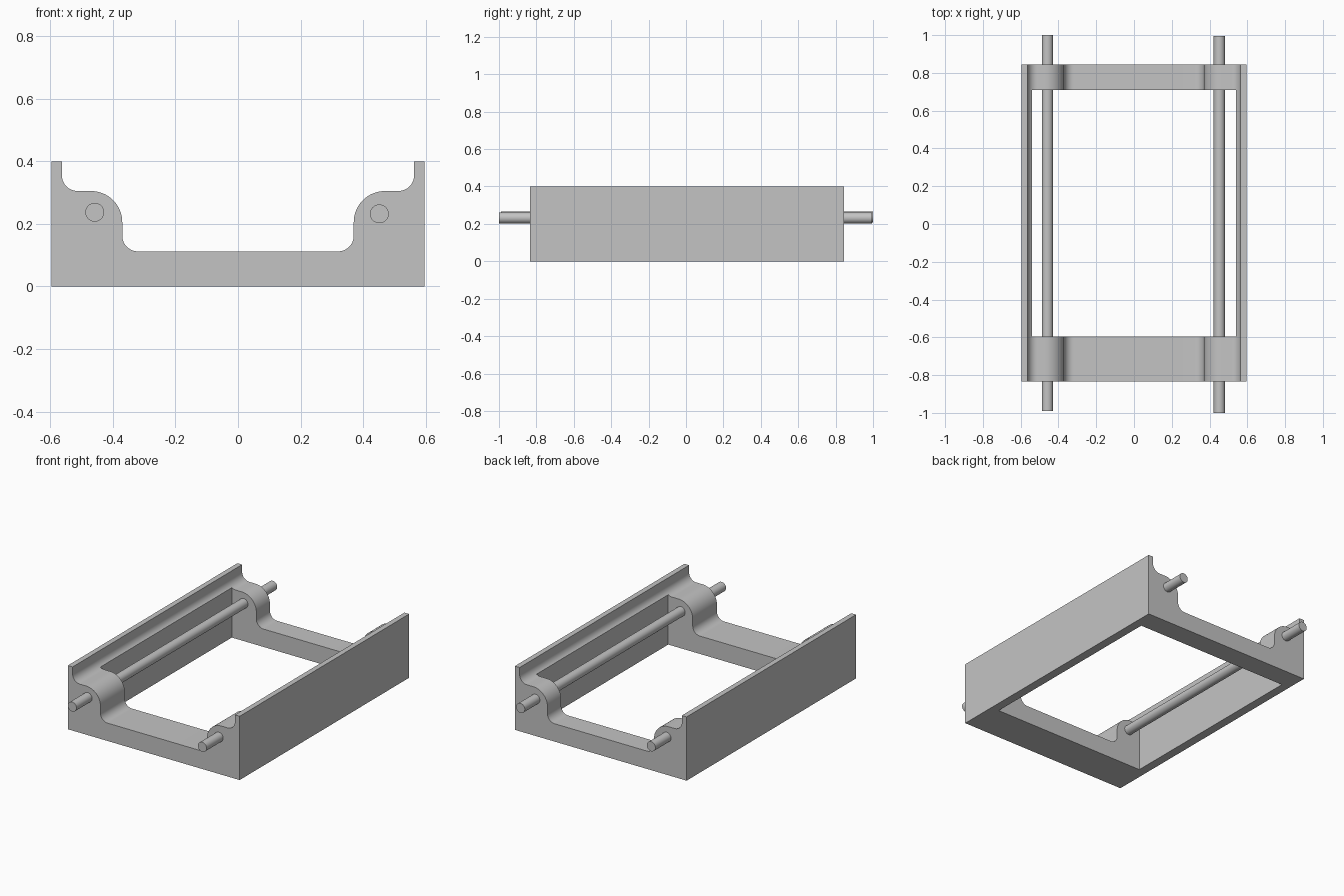
import bpy, bmesh, math

if "Cube" in bpy.data.objects:
    bpy.data.objects.remove(bpy.data.objects["Cube"])

grey = bpy.data.materials.new("light grey")
grey.diffuse_color = (0.55, 0.55, 0.55, 1)
grey.use_nodes = True
grey.node_tree.nodes["Principled BSDF"].inputs["Base Color"].default_value = grey.diffuse_color


def finish(obj):
    obj.data.materials.append(grey)
    bpy.ops.object.select_all(action='DESELECT')
    obj.select_set(True)
    bpy.context.view_layer.objects.active = obj
    bpy.ops.object.shade_smooth_by_angle(angle=math.radians(30))


def arc(cx, cz, r, a0, a1, n=16):
    return [(cx + r * math.cos(math.radians(a0 + (a1 - a0) * i / n)),
             cz + r * math.sin(math.radians(a0 + (a1 - a0) * i / n))) for i in range(n + 1)]


# Half profile from wall top to the centre saddle: fillet, rounded shoulder, fillet
half = [(0.596, 0.0), (0.596, 0.4), (0.563, 0.4)]
half += arc(0.513, 0.355, 0.05, 0, -90)
half += arc(0.470, 0.205, 0.10, 90, 180)
half += arc(0.320, 0.162, 0.05, 0, -90)
profile = half + [(-x, z) for x, z in reversed(half)]

# Frame: profile extruded along y
bm = bmesh.new()
face = bm.faces.new([bm.verts.new((x, -0.835, z)) for x, z in profile])
ext = bmesh.ops.extrude_face_region(bm, geom=[face])
bmesh.ops.translate(bm, vec=(0, 1.68, 0),
                    verts=[v for v in ext["geom"] if isinstance(v, bmesh.types.BMVert)])
bmesh.ops.recalc_face_normals(bm, faces=bm.faces)
mesh = bpy.data.meshes.new("frame")
bm.to_mesh(mesh)
bm.free()
frame = bpy.data.objects.new("frame", mesh)
bpy.context.collection.objects.link(frame)

# Rectangular opening cut right through the frame
bpy.ops.mesh.primitive_cube_add(size=1, location=(0, 0.0575, 0.2))
cutter = bpy.context.object
cutter.name = "opening_cutter"
cutter.scale = (1.08, 1.305, 1.0)
bpy.ops.object.transform_apply(location=False, rotation=False, scale=True)

finish(frame)
mod = frame.modifiers.new("opening", 'BOOLEAN')
mod.operation = 'DIFFERENCE'
mod.solver = 'EXACT'
mod.object = cutter
bpy.context.view_layer.objects.active = frame
bpy.ops.object.modifier_apply(modifier=mod.name)
bpy.data.objects.remove(cutter)

# Two long rods through the shoulders
for name, x, z, y0, y1 in (("left_rod", -0.458, 0.237, -0.99, 1.0),
                           ("right_rod", 0.452, 0.232, -1.0, 0.995)):
    bpy.ops.mesh.primitive_cylinder_add(vertices=48, radius=0.03, depth=y1 - y0,
                                        location=(x, (y0 + y1) / 2, z),
                                        rotation=(math.pi / 2, 0, 0))
    rod = bpy.context.object
    rod.name = name
    finish(rod)
